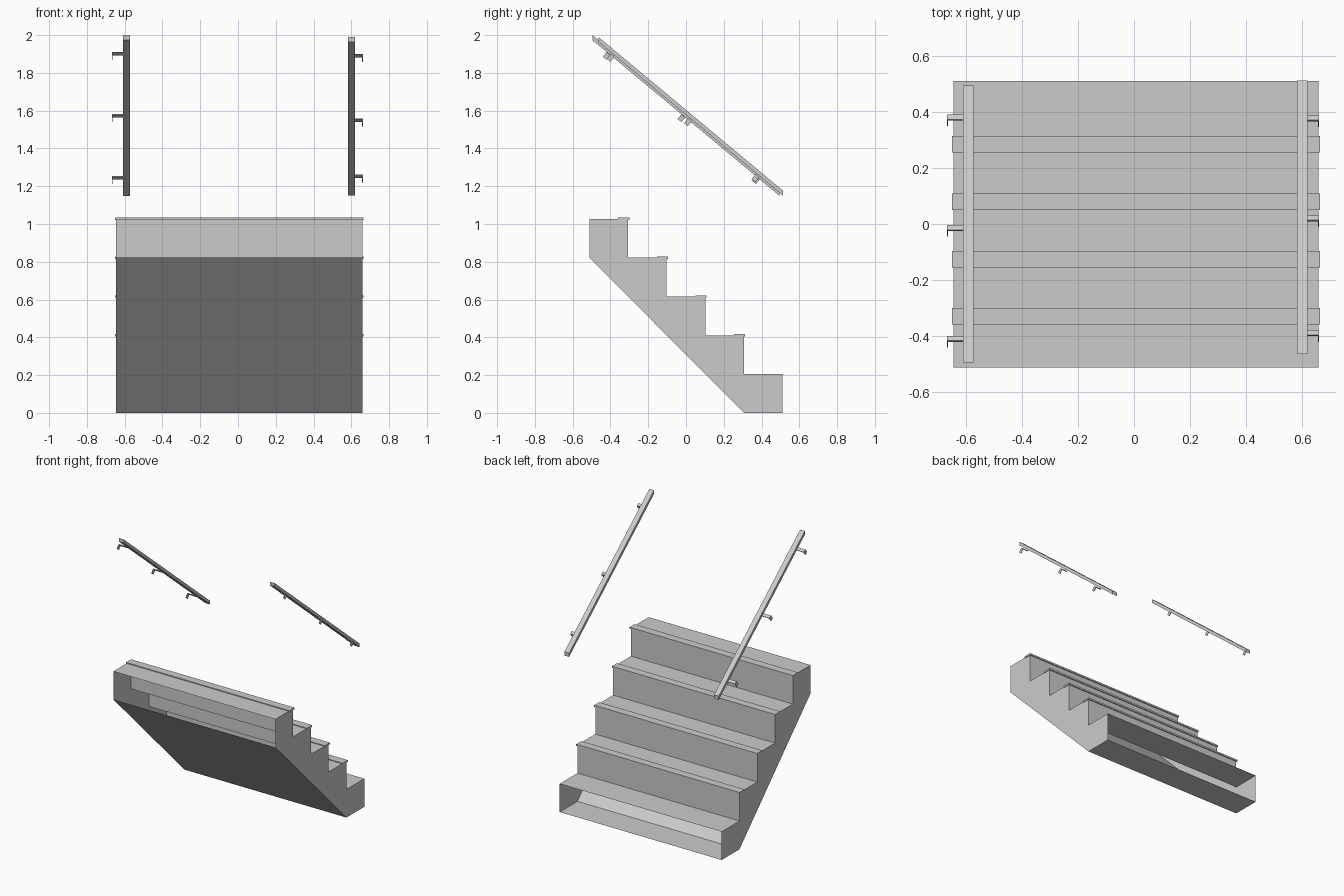
import bpy, bmesh, math
from mathutils import Matrix, Vector

if "Cube" in bpy.data.objects:
    bpy.data.objects.remove(bpy.data.objects["Cube"])

def finish(name, bm):
    me = bpy.data.meshes.new(name)
    bm.to_mesh(me)
    bm.free()
    ob = bpy.data.objects.new(name, me)
    bpy.context.collection.objects.link(ob)
    return ob

def prism(name, profile, x0, x1, open_edges=()):
    """Extrude a y-z profile along x, leaving out the listed edge faces."""
    bm = bmesh.new()
    a = [bm.verts.new((x0, y, z)) for y, z in profile]
    b = [bm.verts.new((x1, y, z)) for y, z in profile]
    n = len(profile)
    bm.faces.new(a)
    bm.faces.new(b[::-1])
    for i in range(n):
        if i not in open_edges:
            j = (i + 1) % n
            bm.faces.new((a[i], b[i], b[j], a[j]))
    bmesh.ops.recalc_face_normals(bm, faces=bm.faces)
    return finish(name, bm)

def box(bm, size, matrix):
    bmesh.ops.create_cube(bm, size=1, matrix=matrix @ Matrix.Diagonal((*size, 1)))

# Hollow stair shell: open at the lowest riser and at the top landing end
X0, X1, RUN, RISE, Y = -0.645, 0.659, 0.2045, 0.2055, 0.511
profile = [(Y, 0)]
for i in range(5):
    profile += [(Y - i * RUN, (i + 1) * RISE), (Y - (i + 1) * RUN, (i + 1) * RISE)]
profile += [(-Y, 4 * RISE), (Y - RUN, 0)]
prism("stair_shell", profile, X0, X1, open_edges=(0, 10))

# Nosing strips on every tread but the lowest
for i in range(1, 5):
    y, z = Y - i * RUN, (i + 1) * RISE
    prism(f"nosing_{i}", [(y - 0.052, z - 0.006), (y + 0.007, z - 0.006),
                          (y + 0.007, z + 0.006), (y - 0.052, z + 0.006)],
          X0 - 0.005, X1 + 0.005)

# Sloping handrails with plumb-cut ends, and three wall brackets each
SLOPE, THICK = -0.832, 0.027
TILT = Matrix.Rotation(math.atan(SLOPE), 4, 'X')

def handrail(side, x0, x1, y0, y1, ztop, outer, bracket_ys, drop):
    zend = ztop + SLOPE * (y1 - y0)
    prism(f"{side}_handrail", [(y0, ztop), (y1, zend), (y1, zend - THICK), (y0, ztop - THICK)], x0, x1)
    inner = x0 if outer < 0 else x1
    s = 1 if outer > 0 else -1
    bm = bmesh.new()
    for y in bracket_ys:
        z = ztop + SLOPE * (y - y0) - THICK - drop
        at = Matrix.Translation((0, y, z)) @ TILT
        # arm reaching outwards, then the down-turned plate
        length = abs(outer - inner) + 0.006
        box(bm, (length, 0.022, 0.006), at @ Matrix.Translation((outer - s * length / 2, 0, 0)))
        box(bm, (0.004, 0.026, 0.032), at @ Matrix.Translation((outer - s * 0.002, 0, -0.016)))
    finish(f"{side}_rail_brackets", bm)

handrail("left", -0.61, -0.572, -0.495, 0.495, 2.0, -0.668, (0.38, -0.014, -0.41), 0.0)
handrail("right", 0.582, 0.62, -0.464, 0.513, 1.99, 0.661, (0.377, 0.02, -0.39), 0.010)
